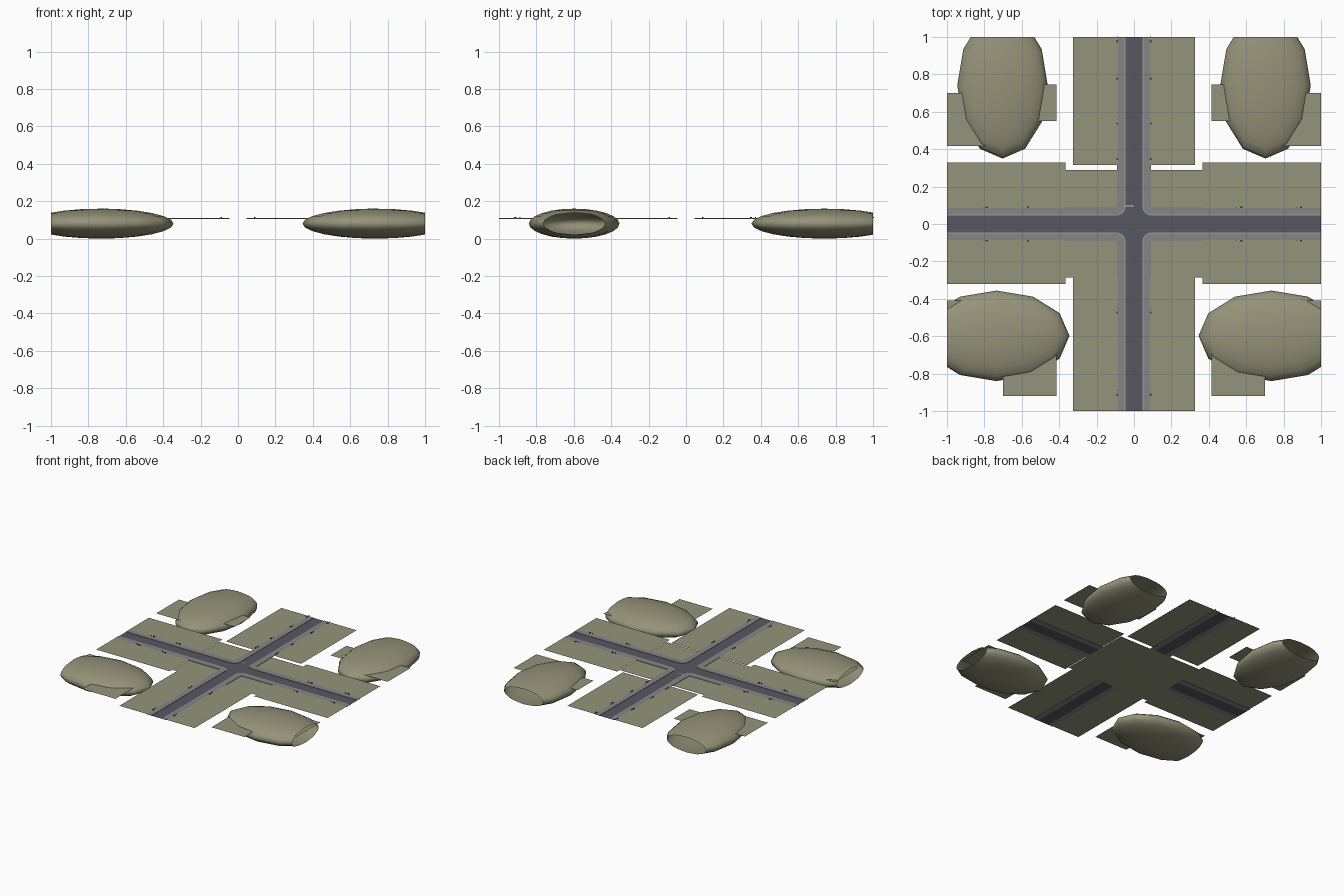
import bpy, bmesh, math

if "Cube" in bpy.data.objects:
    bpy.data.objects.remove(bpy.data.objects["Cube"])

def material(name, c):
    m = bpy.data.materials.new(name)
    m.diffuse_color = (*c, 1)
    m.use_nodes = True
    m.node_tree.nodes["Principled BSDF"].inputs["Base Color"].default_value = m.diffuse_color
    return m

GRASS = material("grass", (0.29, 0.30, 0.20))
HILL = material("hill", (0.30, 0.29, 0.19))
ASPHALT = material("asphalt", (0.095, 0.098, 0.12))
PAVING = material("paving", (0.24, 0.235, 0.24))
KERB = material("kerb", (0.36, 0.355, 0.35))
DARK = material("dark", (0.04, 0.04, 0.04))
WHITE = material("white", (0.6, 0.6, 0.6))

def finish(name, bm, mat):
    me = bpy.data.meshes.new(name)
    bm.to_mesh(me)
    bm.free()
    me.materials.append(mat)
    ob = bpy.data.objects.new(name, me)
    bpy.context.collection.objects.link(ob)
    return ob

def slab(name, outlines, z, mat, depth=0):
    """Flat outlines at height z, optionally extruded downwards."""
    bm = bmesh.new()
    for pts in outlines:
        f = bm.faces.new([bm.verts.new((x, y, z)) for x, y in pts])
        f.normal_update()
        if f.normal.z < 0:
            f.normal_flip()
        if depth:
            low = bmesh.ops.extrude_face_region(bm, geom=[f], use_keep_orig=True)
            bmesh.ops.translate(bm, vec=(0, 0, -depth),
                                verts=[v for v in low["geom"] if isinstance(v, bmesh.types.BMVert)])
    if depth:
        bmesh.ops.recalc_face_normals(bm, faces=bm.faces)
    return finish(name, bm, mat)

def rect(x0, x1, y0, y1):
    return [(x0, y0), (x1, y0), (x1, y1), (x0, y1)]

Z = 0.109            # lawn level
W, P = 0.046, 0.086  # road half width, outer pavement edge

# Lawns along the four arms and under the crossing
slab("crossing_lawn", [rect(-0.365, 0.365, -0.285, 0.29)], Z - 0.004, GRASS)
for sx in (-1, 1):
    slab("side_lawn", [rect(sx * 0.365, sx, P, 0.328), rect(sx * 0.365, sx, -0.322, -P)], Z, GRASS)
    slab("back_lawn", [rect(sx * P, sx * 0.325, 0.315, 1)], Z, GRASS)
    slab("front_lawn", [rect(sx * P, sx * 0.325, -1, -0.285)], Z, GRASS)

# Road cross
slab("road", [rect(-P, P, -P, P), rect(-1, -P, -W, W), rect(P, 1, -W, W),
              rect(-W, W, -1, -P), rect(-W, W, P, 1)], Z - 0.003, ASPHALT)

# Pavements with rounded inner corners, and pale kerb strips
def arc(inset):
    c, r = 0.092, 0.092 - W - inset
    return [(c - r * math.cos(t), c - r * math.sin(t))
            for t in (math.radians(15 * i) for i in range(7))]

def corner(inset):
    return [(W + inset, 1)] + arc(inset) + [(1, W + inset)]

for sx in (-1, 1):
    for sy in (-1, 1):
        flip = lambda pts: [(sx * x, sy * y) for x, y in pts]
        edge, inner = corner(0), corner(0.005)
        slab("pavement", [flip(edge + [(1, P), (P + 0.006, P + 0.006), (P, 1)])],
             Z, PAVING, 0.003)
        slab("kerb", [flip([edge[i], edge[i + 1], inner[i + 1], inner[i]])
                      for i in range(len(edge) - 1)], Z + 0.0006, KERB)

# Stop line
slab("stop_line", [rect(-W, 0, 0.094, 0.098)], Z - 0.002, WHITE)

# Small street furniture beside the pavements
def box(name, x, y, dx, dy, h):
    slab(name, [rect(x - dx / 2, x + dx / 2, y - dy / 2, y + dy / 2)], Z + h, DARK, h)

for s in (-1, 1):
    for y in (0.99, 0.79, 0.55, 0.36, -0.46, -0.90):
        box("bench", s * 0.09, y - 0.013, 0.007, 0.012, 0.006)
        box("post", s * 0.088, y + 0.012, 0.003, 0.005, 0.007)
    for x in (-0.80, -0.58, 0.56, 0.88):
        box("bench", x + 0.013, s * 0.09, 0.012, 0.007, 0.006)
        box("post", x - 0.012, s * 0.088, 0.005, 0.003, 0.007)

# Mounds: hollow flattened ellipsoids cut open at the site boundary
def mound(name, x, y, rx, ry):
    bm = bmesh.new()
    bmesh.ops.create_uvsphere(bm, u_segments=12, v_segments=12, radius=1)
    for v in bm.verts:
        v.co = (x + rx * v.co.x, y + ry * v.co.y, 0.08 + 0.08 * v.co.z)
    for n in ((1, 0, 0), (-1, 0, 0), (0, 1, 0)):
        bmesh.ops.bisect_plane(bm, geom=bm.verts[:] + bm.edges[:] + bm.faces[:],
                               plane_co=n, plane_no=n, clear_outer=True)
    for f in bm.faces:
        f.smooth = True
    finish(name, bm, HILL)

for s in (-1, 1):
    mound("front_mound", s * 0.735, -0.598, 0.39, 0.242)
    mound("back_mound", s * 0.703, 0.74, 0.242, 0.39)
    # Corner plots running through the mounds
    slab("front_plot", [rect(s * 0.70, s * 0.415, -0.92, -0.62),
                        rect(s * 0.70, s, -0.70, -0.41)], Z, GRASS)
    slab("back_plot", [rect(s * 0.62, s, 0.418, 0.70),
                       rect(s * 0.415, s * 0.62, 0.55, 0.745)], Z, GRASS)
